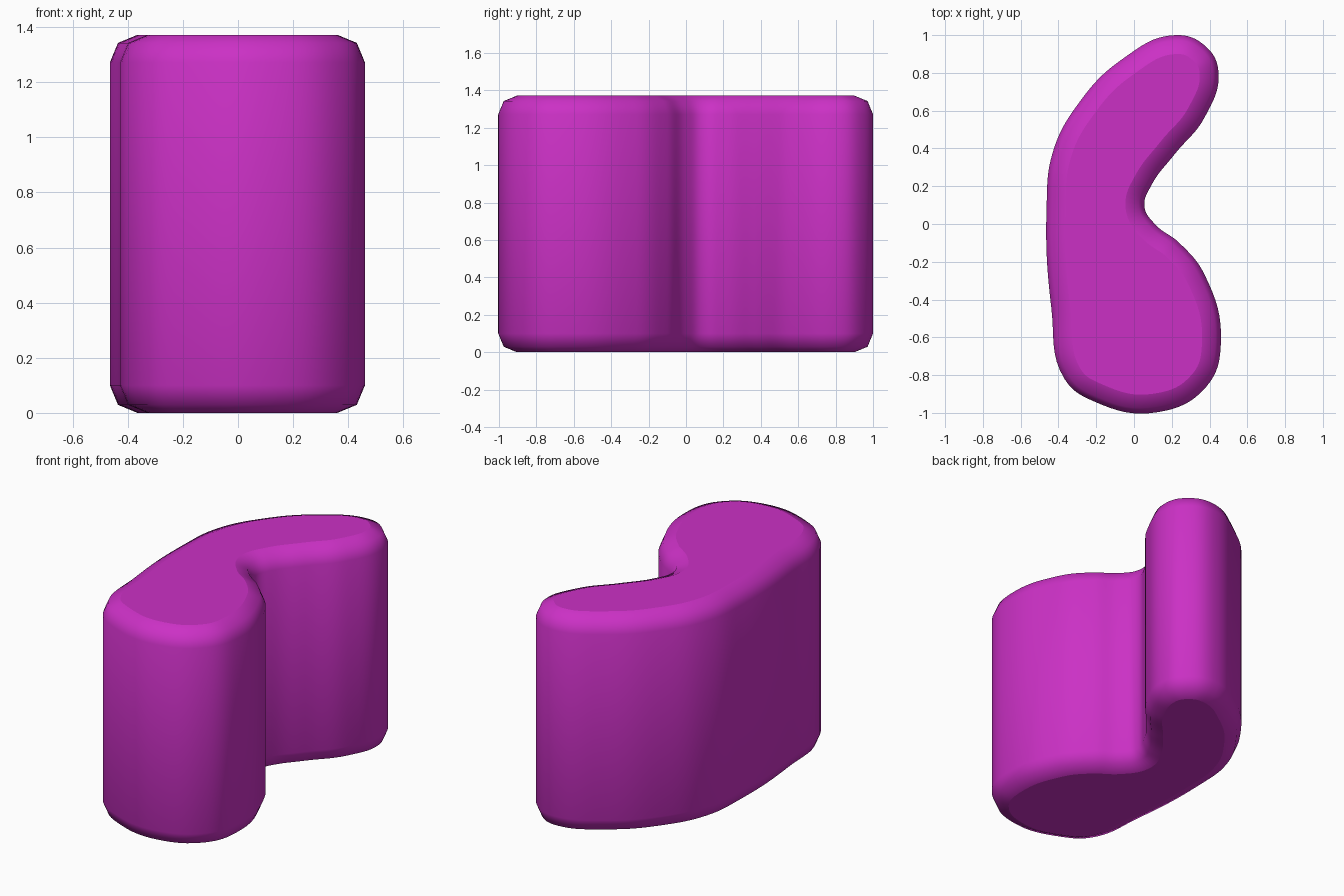
import bpy

if "Cube" in bpy.data.objects:
    bpy.data.objects.remove(bpy.data.objects["Cube"])

ROUND = 0.1        # rounded rim radius
HEIGHT = 1.372

# Kidney-shaped outline, clockwise from the tip
outline = [
    (0.22, 1.0), (0.38, 0.94), (0.447, 0.807), (0.373, 0.563), (0.214, 0.368),
    (0.092, 0.205), (0.055, 0.093), (0.11, 0.0), (0.24, -0.10),
    (0.373, -0.267), (0.46, -0.63), (0.384, -0.86), (0.12, -0.997),
    (-0.21, -0.94), (-0.368, -0.82), (-0.437, -0.45), (-0.463, 0.08),
    (-0.43, 0.38), (-0.30, 0.63), (-0.066, 0.87),
]

# Filled, extruded curve with rounded rims kept inside the outline
curve = bpy.data.curves.new("kidney_block", 'CURVE')
curve.dimensions = '2D'
curve.fill_mode = 'BOTH'
curve.resolution_u = 8
curve.extrude = HEIGHT / 2 - ROUND
curve.bevel_depth = ROUND
curve.bevel_resolution = 1
curve.offset = -ROUND

spline = curve.splines.new('BEZIER')
spline.bezier_points.add(len(outline) - 1)
for point, (x, y) in zip(spline.bezier_points, outline):
    point.co = (x, y, 0)
    point.handle_left_type = point.handle_right_type = 'AUTO'
spline.use_cyclic_u = True
spline.use_smooth = True

# Magenta material
magenta = bpy.data.materials.new("magenta")
magenta.diffuse_color = (0.6, 0.03, 0.56, 1)
magenta.use_nodes = True
magenta.node_tree.nodes["Principled BSDF"].inputs["Base Color"].default_value = magenta.diffuse_color
curve.materials.append(magenta)

block = bpy.data.objects.new("kidney_block", curve)
bpy.context.collection.objects.link(block)
block.location.z = HEIGHT / 2

# Turn the curve into a mesh
bpy.context.view_layer.objects.active = block
block.select_set(True)
bpy.ops.object.convert(target='MESH')
